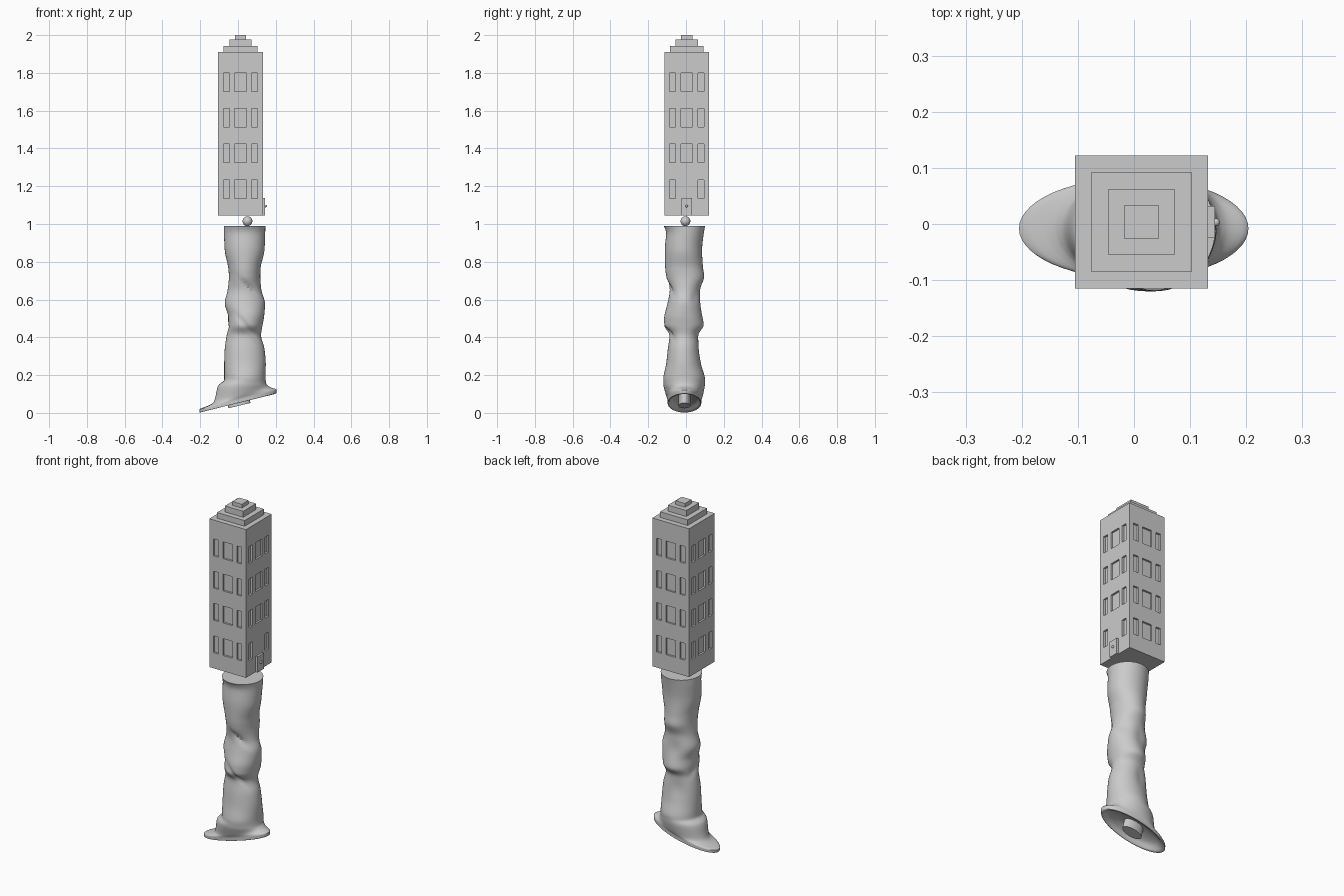
import bpy, bmesh, math
from mathutils import Matrix, Vector

if "Cube" in bpy.data.objects:
    bpy.data.objects.remove(bpy.data.objects["Cube"])

CX, CY = 0.0135, 0.0035      # tower axis
HALF = 0.1185


def finish(name, bm, smooth=False):
    bmesh.ops.recalc_face_normals(bm, faces=bm.faces[:])
    me = bpy.data.meshes.new(name)
    bm.to_mesh(me)
    bm.free()
    ob = bpy.data.objects.new(name, me)
    bpy.context.collection.objects.link(ob)
    if smooth:
        bpy.ops.object.select_all(action='DESELECT')
        ob.select_set(True)
        bpy.context.view_layer.objects.active = ob
        bpy.ops.object.shade_smooth_by_angle(angle=math.radians(40))
    return ob


def add_box(bm, lo, hi):
    lo, hi = Vector(lo), Vector(hi)
    m = Matrix.Translation((lo + hi) / 2) @ Matrix.Diagonal((*(hi - lo), 1))
    bmesh.ops.create_cube(bm, size=1, matrix=m)


def square(name, h, z0, z1):
    bm = bmesh.new()
    add_box(bm, (CX - h, CY - h, z0), (CX + h, CY + h, z1))
    return finish(name, bm)


# tower block and stepped roof
tower = square("tower", HALF, 1.045, 1.91)
for i, (h, z0, z1) in enumerate([(.089, 1.91, 1.943), (.059, 1.943, 1.978), (.03, 1.978, 2.0)]):
    square(f"roof_step_{i + 1}", h, z0, z1)

# recessed windows on all four sides
bm = bmesh.new()
for side in range(4):
    for row, z in enumerate((1.185, 1.375, 1.562, 1.75)):
        for u, w in ((-.075, .016), (0, .031), (.075, .016)):
            if side == 1 and row == 0 and u == 0:
                continue                       # door takes this place
            t = bmesh.new()
            add_box(t, (u - w, -HALF - .02, z - .049), (u + w, -HALF + .011, z + .049))
            t.transform(Matrix.Translation((CX, CY, 0)) @ Matrix.Rotation(side * math.pi / 2, 4, 'Z'))
            tmp = bpy.data.meshes.new("tmp")
            t.to_mesh(tmp)
            t.free()
            bm.from_mesh(tmp)
            bpy.data.meshes.remove(tmp)
cutter = finish("window_cutter", bm)
cutter.hide_render = True
mod = tower.modifiers.new("windows", 'BOOLEAN')
mod.operation, mod.solver, mod.object = 'DIFFERENCE', 'EXACT', cutter
bpy.context.view_layer.objects.active = tower
bpy.ops.object.modifier_apply(modifier=mod.name)
bpy.data.objects.remove(cutter)

# door and knob on the right side
bm = bmesh.new()
add_box(bm, (.128, -.025, 1.045), (.144, .032, 1.137))
finish("door", bm)
bm = bmesh.new()
bmesh.ops.create_uvsphere(bm, u_segments=12, v_segments=8, radius=.007,
                          matrix=Matrix.Translation((.146, .003, 1.095)))
finish("door_knob", bm, True)

# ball between tower and grip
bm = bmesh.new()
bmesh.ops.create_uvsphere(bm, u_segments=24, v_segments=16, radius=.026,
                          matrix=Matrix.Translation((.05, -.003, 1.015)))
finish("ball_joint", bm, True)

# grip sections: z left, z right, x min, x max, y min, y max
SECTIONS = [
    (.075, .11, -.07, .08, -.05, .034),
    (.04, .11, -.15, .155, -.078, .062),
    (.006, .1, -.19, .192, -.09, .075),
    (.002, .103, -.203, .202, -.097, .081),
    (.018, .122, -.205, .204, -.098, .082),
    (.055, .138, -.13, .166, -.106, .09),
    (.145, .155, -.105, .15, -.12, .1),
    (.178, .19, -.073, .146, -.12, .1),
    (.26, .26, -.073, .147, -.105, .08),
    (.34, .34, -.07, .14, -.096, .07),
    (.41, .41, -.06, .122, -.087, .066),
    (.465, .465, -.052, .13, -.118, .094),
    (.51, .51, -.052, .138, -.115, .088),
    (.58, .58, -.07, .143, -.098, .08),
    (.65, .65, -.055, .124, -.086, .075),
    (.72, .72, -.048, .118, -.104, .096),
    (.77, .77, -.052, .12, -.11, .09),
    (.86, .86, -.07, .14, -.112, .085),
    (.95, .95, -.074, .144, -.105, .094),
    (.99, .99, -.074, .145, -.118, .101),
]
# finger dents: angle, z, angular width, z width, slant, depth
DENTS = [(-80, .45, 32, .014, -.09, .013), (-75, .665, 30, .014, -.07, .012),
         (105, .34, 20, .06, 0, .008), (100, .57, 20, .05, 0, .008),
         (170, .44, 25, .02, .05, .006), (40, .61, 22, .03, 0, .007)]


def blend(a, b, c, d, t):
    # monotone-limited Hermite between b and c
    def slope(p, q):
        return 0 if p * q <= 0 else 2 * p * q / (p + q)
    m0, m1 = slope(b - a, c - b), slope(c - b, d - c)
    return ((2 * t**3 - 3 * t**2 + 1) * b + (t**3 - 2 * t**2 + t) * m0
            + (3 * t**2 - 2 * t**3) * c + (t**3 - t**2) * m1)


N, STEPS = 56, 5
rows = []
last = len(SECTIONS) - 1
for i in range(last):
    four = [SECTIONS[min(max(k, 0), last)] for k in (i - 1, i, i + 1, i + 2)]
    for s in range(STEPS):
        rows.append([blend(*v, s / STEPS) for v in zip(*four)])
rows.append(SECTIONS[-1])

bm = bmesh.new()
rings = []
for zl, zr, x0, x1, y0, y1 in rows:
    ring = []
    for k in range(N):
        a = 2 * math.pi * k / N
        c, s = math.cos(a), math.sin(a)
        z = (zl + zr) / 2 + c * (zr - zl) / 2
        dent = 0
        for ang, dz, wa, wz, slant, depth in DENTS:
            da = (a - math.radians(ang) + math.pi) % (2 * math.pi) - math.pi
            dent += depth * math.exp(-(da / math.radians(wa))**2 - ((z - dz - slant * da) / wz)**2)
        ring.append(bm.verts.new(((x0 + x1) / 2 + c * ((x1 - x0) / 2 - dent),
                                  (y0 + y1) / 2 + s * ((y1 - y0) / 2 - dent), z)))
    rings.append(ring)
for r0, r1 in zip(rings, rings[1:]):
    for k in range(N):
        bm.faces.new((r0[k], r0[(k + 1) % N], r1[(k + 1) % N], r1[k]))
bm.faces.new(rings[0])
bm.faces.new(rings[-1])
finish("grip", bm, True)

# plug inside the hollow flared foot
bm = bmesh.new()
tilt = Matrix.Translation((0, -.008, .07)) @ Matrix.Rotation(-math.atan(.24), 4, 'Y')
bmesh.ops.create_cone(bm, cap_ends=True, segments=32, radius1=1, radius2=1, depth=.065,
                      matrix=tilt @ Matrix.Diagonal((.06, .032, 1, 1)))
finish("foot_plug", bm, True)
